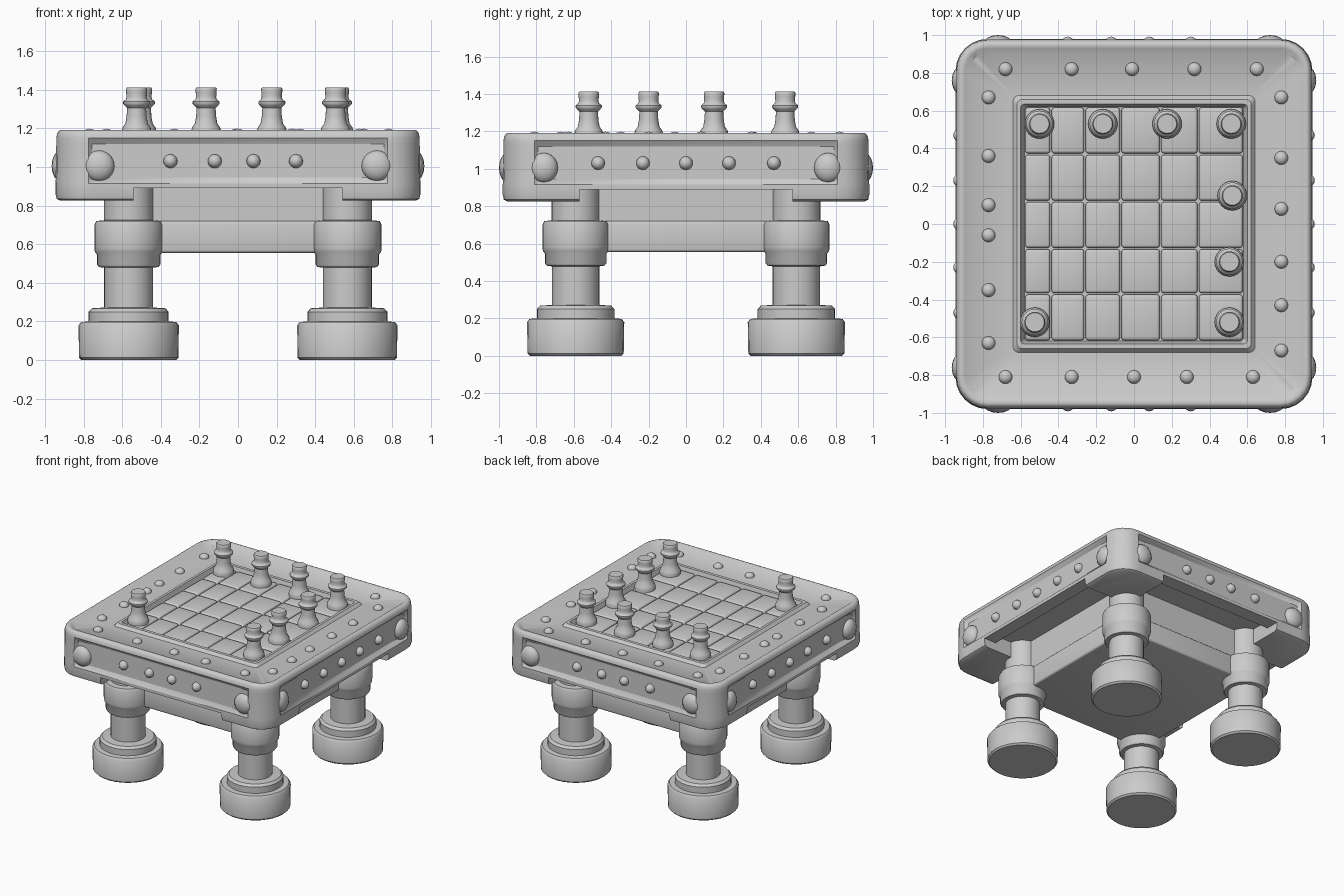
import bpy, bmesh
from math import sin, cos, pi, radians
from mathutils import Matrix, Vector

default = bpy.data.objects.get("Cube")
if default:
    bpy.data.objects.remove(default)

grey = bpy.data.materials.new("plain grey")
grey.use_nodes = True
grey.diffuse_color = (0.6, 0.6, 0.6, 1)
grey.node_tree.nodes["Principled BSDF"].inputs["Base Color"].default_value = (0.6, 0.6, 0.6, 1)


def smooth(obj, angle=40):
    bpy.ops.object.select_all(action='DESELECT')
    obj.select_set(True)
    bpy.context.view_layer.objects.active = obj
    bpy.ops.object.shade_smooth_by_angle(angle=radians(angle))


def finish(name, bm):
    bmesh.ops.recalc_face_normals(bm, faces=bm.faces)
    mesh = bpy.data.meshes.new(name)
    bm.to_mesh(mesh)
    bm.free()
    mesh.materials.append(grey)
    obj = bpy.data.objects.new(name, mesh)
    bpy.context.collection.objects.link(obj)
    smooth(obj)
    return obj


def skin(name, loops):
    """Join a stack of equal point loops and cap both ends."""
    bm = bmesh.new()
    rings = [[bm.verts.new(p) for p in loop] for loop in loops]
    n = len(rings[0])
    for a, b in zip(rings, rings[1:]):
        for i in range(n):
            j = (i + 1) % n
            bm.faces.new((a[i], a[j], b[j], b[i]))
    bm.faces.new(rings[0][::-1])
    bm.faces.new(rings[-1])
    return finish(name, bm)


def rounded_rect(hx, hy, r, z, dent=0):
    """Rounded rectangle whose flat sides can be dented inward."""
    points = []
    for k in range(4):
        turn = k * pi / 2
        a, b = (hx, hy) if k % 2 == 0 else (hy, hx)
        local = [(a - dent, b - r - 0.02)]
        local += [(a - r + r * cos(t * pi / 12), b - r + r * sin(t * pi / 12)) for t in range(7)]
        local += [(a - r - 0.02, b - dent)]
        points += [(x * cos(turn) - y * sin(turn), x * sin(turn) + y * cos(turn), z) for x, y in local]
    return points


def turned(name, x, y, profile, sides=32):
    loops = [[(x + r * cos(2 * pi * i / sides), y + r * sin(2 * pi * i / sides), z)
              for i in range(sides)] for r, z in profile]
    return skin(name, loops)


def block(name, lo, hi, bevel=0.0):
    bm = bmesh.new()
    size = Vector(hi) - Vector(lo)
    mid = (Vector(hi) + Vector(lo)) / 2
    bmesh.ops.create_cube(bm, size=1, matrix=Matrix.Translation(mid) @ Matrix.Diagonal((*size, 1)))
    if bevel:
        bmesh.ops.bevel(bm, geom=bm.edges[:], offset=bevel, segments=3, profile=0.5, affect='EDGES')
    return finish(name, bm)


def studs(name, items):
    """Domed studs: each item is centre and radii."""
    bm = bmesh.new()
    for centre, radii in items:
        bmesh.ops.create_uvsphere(bm, u_segments=16, v_segments=10, radius=1,
                                  matrix=Matrix.Translation(centre) @ Matrix.Diagonal((*radii, 1)))
    return finish(name, bm)


# Table top: rounded slab, dented sides, dished border, raised board frame
HX, HY = 0.945, 0.98
slab = [(0.025, 0.825, 0), (0.006, 0.835, 0), (0, 0.86, 0), (0, 0.915, 0), (0.002, 0.945, 0.025),
        (0.004, 1.12, 0.025), (0.004, 1.15, 0), (0.008, 1.172, 0), (0.018, 1.187, 0), (0.03, 1.192, 0),
        (0.05, 1.188, 0), (0.075, 1.17, 0)]
loops = [rounded_rect(HX - i, HY - i, 0.17 - i, z, d) for i, z, d in slab]
loops += [rounded_rect(*p) for p in [(0.64, 0.68, 0.03, 1.165), (0.62, 0.66, 0.03, 1.187),
                                     (0.60, 0.635, 0.02, 1.187), (0.58, 0.62, 0.02, 1.135)]]
top = skin("table_top", loops)

# Notches between the corner blocks, and the hollow under the top
cuts = [(0.54, 1.2, 0.89), (1.2, 0.57, 0.89), (0.54, 0.87, 0.95), (0.84, 0.57, 0.95)]
for x, y, z in cuts:
    cutter = block("underside_cutter", (-x, -y, 0.7), (x, y, z))
    cutter.hide_render = True
    mod = top.modifiers.new("cut", 'BOOLEAN')
    mod.operation = 'DIFFERENCE'
    mod.solver = 'EXACT'
    mod.object = cutter
    smooth(top)
    bpy.ops.object.modifier_apply(modifier=mod.name)
    bpy.data.objects.remove(cutter)
smooth(top, 35)

# Board tiles
columns = [-0.58, -0.44, -0.26, -0.07, 0.14, 0.34, 0.58]
rows = [-0.62, -0.37, -0.13, 0.12, 0.37, 0.62]
for x0, x1 in zip(columns, columns[1:]):
    for y0, y1 in zip(rows, rows[1:]):
        block("board_tile", (x0 + 0.004, y0 + 0.004, 1.11), (x1 - 0.004, y1 - 0.004, 1.168), 0.015)

# Game pieces
piece = [(0.076, 1.15), (0.078, 1.185), (0.072, 1.205), (0.058, 1.225), (0.052, 1.26), (0.049, 1.305),
         (0.062, 1.318), (0.07, 1.328), (0.07, 1.338), (0.056, 1.35), (0.052, 1.36),
         (0.054, 1.385), (0.055, 1.405), (0.05, 1.412)]
for x, y in [(-0.5, 0.53), (-0.165, 0.53), (0.175, 0.53), (0.515, 0.53),
             (0.52, 0.15), (0.505, -0.2), (0.505, -0.52), (-0.525, -0.52)]:
    turned("game_piece", x, y, piece, 24)

# Studs on the border
border = [(x, 0.82) for x in (-0.68, -0.33, -0.01, 0.32, 0.65)]
border += [(x, -0.81) for x in (-0.68, -0.33, 0, 0.28, 0.63)]
border += [(0.78, y) for y in (0.67, 0.35, 0.08, -0.2, -0.43, -0.67)]
border += [(-0.77, y) for y in (0.67, 0.36, 0.1, -0.06, -0.35, -0.63)]
studs("border_studs", [((x, y, 1.168), (0.036, 0.036, 0.03)) for x, y in border])

# Studs on the four sides
sides = []
for s in (-1, 1):
    for x in (-0.35, -0.12, 0.08, 0.3):
        sides.append(((x, s * 0.952, 1.03), (0.036, 0.04, 0.036)))
    for y in (-0.47, -0.23, 0, 0.23, 0.47):
        sides.append(((s * 0.917, y, 1.03), (0.04, 0.036, 0.036)))
    for t in (-1, 1):
        sides.append(((t * 0.72, s * 0.952, 1.005), (0.08, 0.048, 0.08)))
        sides.append(((s * 0.917, t * 0.76, 1.005), (0.048, 0.075, 0.08)))
studs("side_studs", sides)

# Lower frame between the legs
block("lower_frame", (-0.605, -0.63, 0.555), (0.605, 0.63, 0.72), 0.015)
block("upper_frame", (-0.59, -0.615, 0.70), (0.59, 0.615, 0.97))

# Legs: foot, shaft, collar and neck
leg = [(0.245, 0), (0.257, 0.012), (0.26, 0.18), (0.247, 0.197), (0.207, 0.2), (0.207, 0.25),
       (0.19, 0.268), (0.127, 0.272), (0.127, 0.478), (0.155, 0.482), (0.164, 0.495), (0.164, 0.545),
       (0.175, 0.56), (0.178, 0.58), (0.178, 0.7), (0.168, 0.72), (0.128, 0.724), (0.128, 0.97)]
for side, sx in (("left", 1), ("right", -1)):
    for end, sy in (("front", -1), ("back", 1)):
        turned(f"{end}_{side}_leg", sx * 0.566, sy * 0.59, leg)
